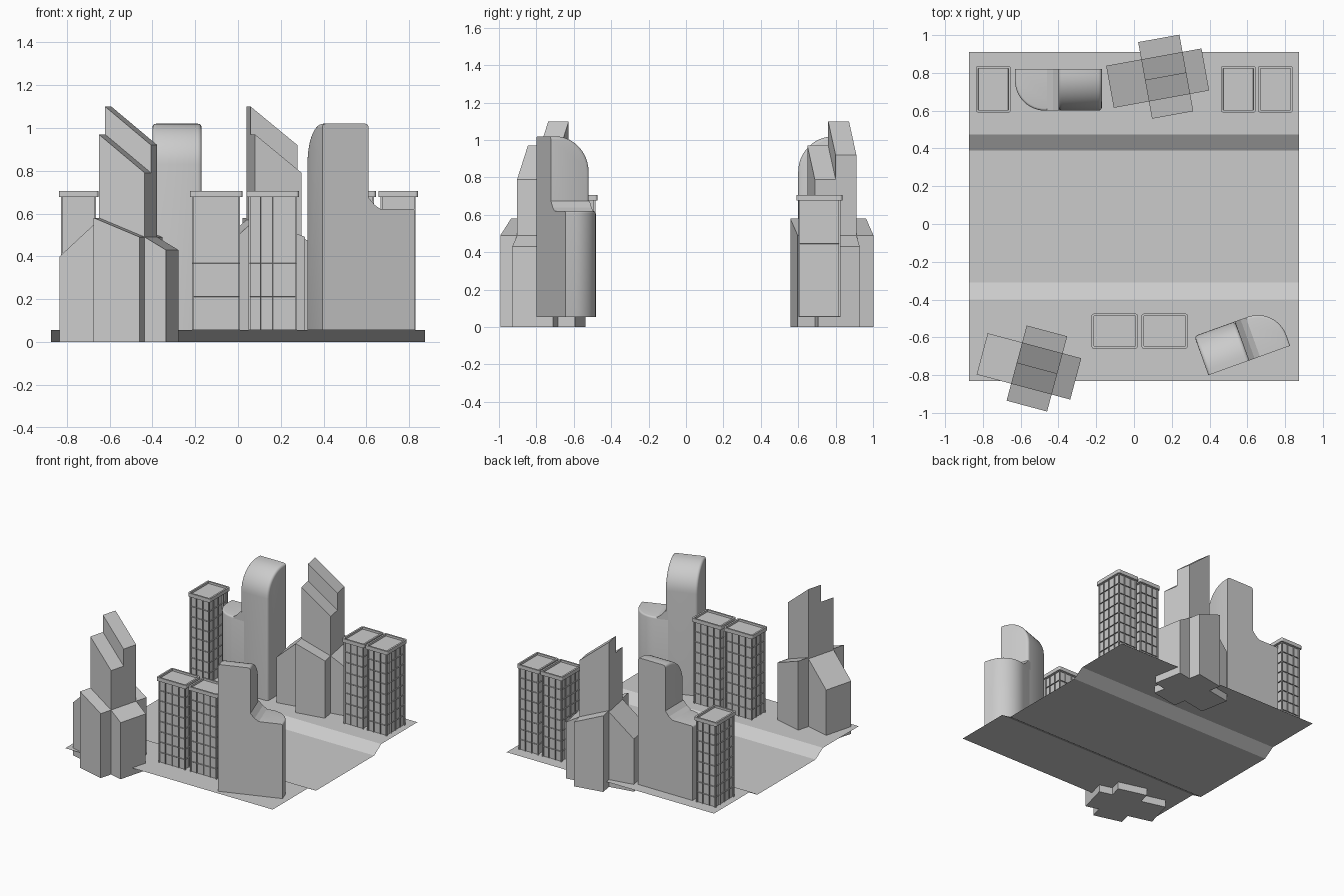
import bpy, bmesh
from math import radians, sin, cos, pi
from mathutils import Vector

if "Cube" in bpy.data.objects:
    bpy.data.objects.remove(bpy.data.objects["Cube"])

BASE = 0.055  # level of the raised pavements


def finish(bm, name, loc=(0, 0), rot=0, smooth=False):
    mesh = bpy.data.meshes.new(name)
    bm.to_mesh(mesh)
    bm.free()
    ob = bpy.data.objects.new(name, mesh)
    bpy.context.collection.objects.link(ob)
    ob.location = (loc[0], loc[1], 0)
    ob.rotation_euler.z = radians(rot)
    if smooth:
        bpy.ops.object.select_all(action='DESELECT')
        bpy.context.view_layer.objects.active = ob
        ob.select_set(True)
        bpy.ops.object.shade_smooth_by_angle(angle=radians(35))
    return ob


def prism(points, axis, a, b):
    """Closed 2D profile extruded from a to b along the given axis (0, 1, 2)."""
    bm = bmesh.new()
    verts = []
    for p, q in points:
        co = [p, q]
        co.insert(axis, a)
        verts.append(bm.verts.new(co))
    face = bm.faces.new(verts)
    move = Vector((0, 0, 0))
    move[axis] = b - a
    new = bmesh.ops.extrude_face_region(bm, geom=[face], use_keep_orig=True)['geom']
    bmesh.ops.translate(bm, vec=move, verts=[g for g in new if isinstance(g, bmesh.types.BMVert)])
    bmesh.ops.recalc_face_normals(bm, faces=bm.faces[:])
    return bm


def bevel(bm, test, width, segments=3):
    edges = [e for e in bm.edges if test(e.verts[0].co, e.verts[1].co)]
    bmesh.ops.bevel(bm, geom=edges, offset=width, segments=segments, profile=0.5, affect='EDGES')


def ground():
    # open sheet with a sunken roadway between two pavements
    bm = bmesh.new()
    prof = [(-0.83, BASE), (-0.40, BASE), (-0.31, 0), (0.39, 0), (0.475, BASE), (0.91, BASE)]
    rows = [[bm.verts.new((x, y, z)) for x in (-0.873, 0.873)] for y, z in prof]
    for r, s in zip(rows, rows[1:]):
        bm.faces.new((r[0], r[1], s[1], s[0]))
    finish(bm, "ground")


def apartment(n, loc, rot):
    w, d, top, rows = 0.225, 0.165, 0.68, 8
    # walls as grids of cells, each with a recessed window
    bm = bmesh.new()
    corners = [Vector(c) for c in ((-w/2, -d/2), (w/2, -d/2), (w/2, d/2), (-w/2, d/2))]
    for i in range(4):
        p, q = corners[i], corners[(i + 1) % 4]
        cols = 4 if i % 2 == 0 else 3
        g = [[bm.verts.new((*p.lerp(q, c / cols), BASE + (top - BASE) * r / rows))
              for c in range(cols + 1)] for r in range(rows + 1)]
        for r in range(rows):
            for c in range(cols):
                bm.faces.new((g[r][c], g[r][c+1], g[r+1][c+1], g[r+1][c]))
    cells = bm.faces[:]
    bmesh.ops.inset_individual(bm, faces=cells, thickness=0.012)
    bmesh.ops.inset_individual(bm, faces=cells, thickness=0.0004, depth=-0.009)
    bmesh.ops.remove_doubles(bm, verts=bm.verts[:], dist=0.00005)
    bm.faces.new([bm.verts.new((c.x, c.y, BASE)) for c in reversed(corners)])
    finish(bm, f"apartment_walls_{n}", loc, rot)
    # roof slab with rounded corners and a raised rim
    x, y = w/2 + 0.01, d/2 + 0.01
    bm = prism([(-x, -y), (x, -y), (x, y), (-x, y)], 2, 0.677, 0.705)
    bevel(bm, lambda a, b: abs(a.z - b.z) > 0.01, 0.012)
    bm.normal_update()
    roof = [f for f in bm.faces if f.normal.z > 0.9]
    bmesh.ops.inset_region(bm, faces=roof, thickness=0.013)
    bmesh.ops.inset_region(bm, faces=roof, thickness=0.0004, depth=-0.015)
    finish(bm, f"apartment_roof_{n}", loc, rot)


def slanted_tower(n, loc, rot):
    # every block is a sloped-roof outline extruded across its depth
    s = 0.111
    blocks = {
        "side_wings": ([(-0.30, 0.40), (-s, 0.57), (s, 0.49), (0.213, 0.43)], -0.113, 0.113),
        "cross_wings": ([(-s, 0.58), (s, 0.49)], -0.206, 0.206),
        "core_front": ([(-s, 0.97), (s, 0.79)], -0.113, 0),
        "core_back": ([(-s, 1.10), (s, 0.92)], 0, 0.113),
    }
    for part, (roof, a, b) in blocks.items():
        outline = [(roof[0][0], 0)] + roof + [(roof[-1][0], 0)]
        finish(prism(outline, 1, a, b), f"slanted_tower_{part}_{n}", loc, rot)


def curved_tower(n, loc, rot):
    # tall slab: back is flat, front curves into the roof
    r, h = 0.19, 1.02
    arc = [(-0.11 + r - r * cos(t * pi / 24), h - r + r * sin(t * pi / 24)) for t in range(13)]
    bm = prism([(0.11, BASE), (-0.11, BASE)] + arc + [(0.11, h)], 0, 0.0, 0.23)
    bevel(bm, lambda a, b: abs(a.x - b.x) < 1e-5 and min(a.y, b.y) < 0.10
          and max(a.z, b.z) > BASE + 0.01, 0.018)
    finish(bm, f"curved_tower_tall_{n}", loc, rot, True)
    # low annex with a rounded plan corner
    r = 0.16
    arc = [(-0.23 + r - r * cos(t * pi / 24), -0.11 + r - r * sin(t * pi / 24)) for t in range(13)]
    bm = prism([(0.03, 0.11), (-0.23, 0.11)] + arc + [(0.03, -0.11)], 2, BASE, 0.62)
    bevel(bm, lambda a, b: abs(a.z - b.z) < 1e-5 and a.z > 0.6 and min(a.y, b.y) < 0.10
          and min(a.x, b.x) < 0.0, 0.012)
    finish(bm, f"curved_tower_annex_{n}", loc, rot, True)
    # sloped step between the two
    step = [(-0.06, 0.606), (-0.06, 0.62), (-0.03, 0.64), (0.0, 0.675), (0.03, 0.675), (0.03, 0.606)]
    finish(prism(step, 1, -0.11, 0.11), f"curved_tower_step_{n}", loc, rot)


ground()
for i, (x, y, rot) in enumerate([(-0.1025, -0.567, 0), (0.1625, -0.567, 0), (-0.745, 0.713, 90),
                                 (0.552, 0.713, 90), (0.748, 0.713, 90)], 1):
    apartment(i, (x, y), rot)
slanted_tower(1, (-0.514, -0.765), -15)
slanted_tower(2, (0.168, 0.78), 10.3)
curved_tower(1, (-0.40, 0.71), 0)
curved_tower(2, (0.573, -0.619), 199.8)
